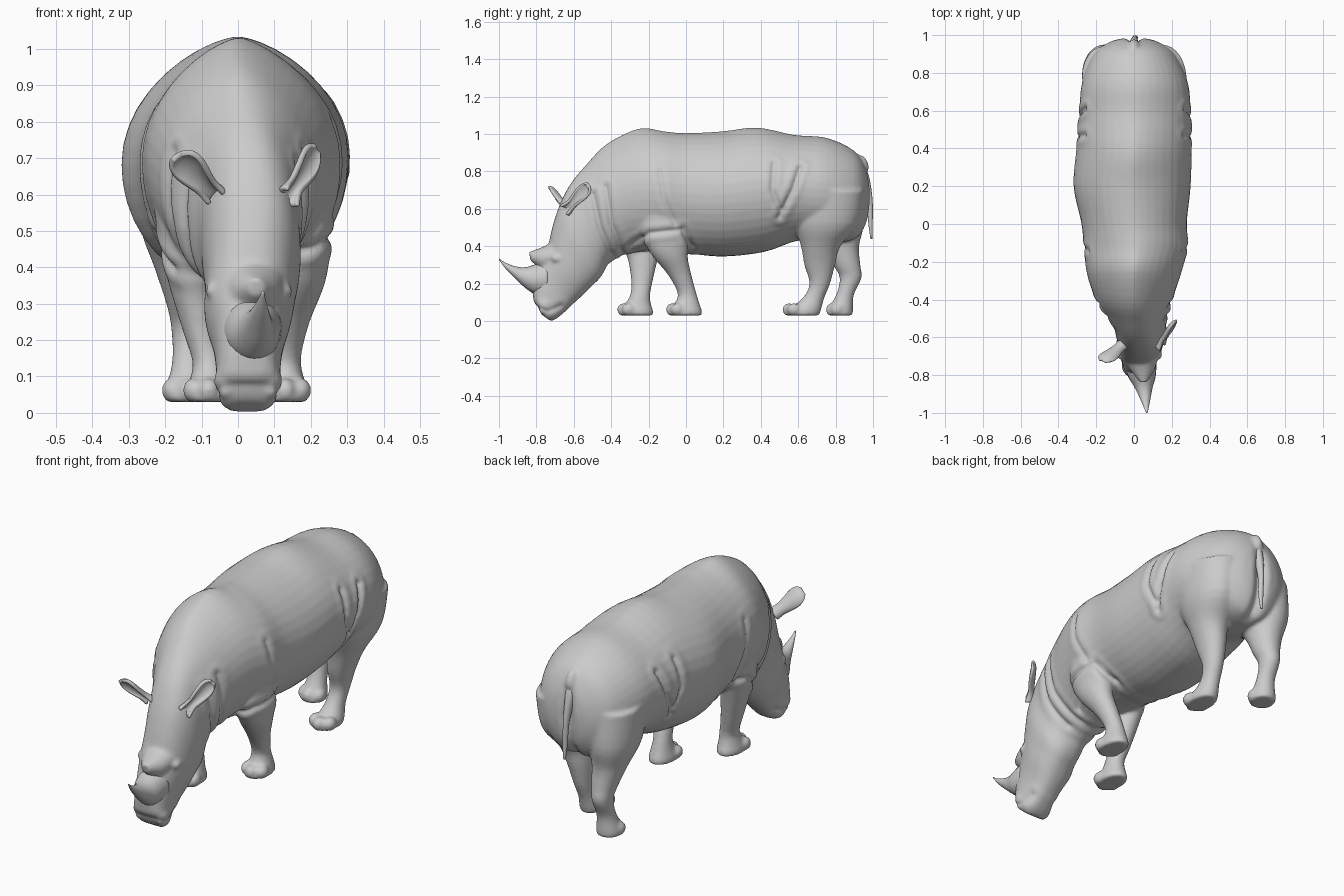
import bpy, bmesh, math
from mathutils import Vector, Matrix
from mathutils.geometry import intersect_point_line


def make_object(name, bm):
    bmesh.ops.recalc_face_normals(bm, faces=bm.faces)
    me = bpy.data.meshes.new(name)
    bm.to_mesh(me)
    bm.free()
    me.shade_smooth()
    ob = bpy.data.objects.new(name, me)
    bpy.context.collection.objects.link(ob)
    return ob


def spline(rows, steps):
    """Catmull-Rom interpolation of whole station tuples."""
    out = []
    for i in range(len(rows) - 1):
        p0, p1, p2 = rows[max(i - 1, 0)], rows[i], rows[i + 1]
        p3 = rows[min(i + 2, len(rows) - 1)]
        for s in range(steps):
            t = s / steps
            out.append([0.5 * (2 * b + (c - a) * t + (2 * a - 5 * b + 4 * c - d) * t * t
                               + (3 * b - a - 3 * c + d) * t ** 3)
                        for a, b, c, d in zip(p0, p1, p2, p3)])
    return out + [list(rows[-1])]


def loft(bm, stations, steps=4, n=40):
    """Station: upper edge (y, z), lower edge (y, z), half width, centre x, upper exponent."""
    rings = []
    for ty, tz, by, bz, w, cx, e in spline(stations, steps):
        ring = []
        for k in range(n):
            a = 2 * math.pi * k / n
            c, s = math.cos(a), math.sin(a)
            x = cx + w * math.copysign(abs(c) ** (e if s > 0 else min(e, 1)), c)
            f = 0.5 + 0.5 * s
            ring.append(bm.verts.new((x, by + (ty - by) * f, bz + (tz - bz) * f)))
        rings.append(ring)
    for r, q in zip(rings, rings[1:]):
        for k in range(n):
            bm.faces.new((r[k], r[(k + 1) % n], q[(k + 1) % n], q[k]))
    bm.faces.new(rings[0])
    bm.faces.new(rings[-1])


def ball(bm, loc, size):
    m = Matrix.Translation(loc) @ Matrix.Diagonal((*size, 1))
    bmesh.ops.create_uvsphere(bm, u_segments=20, v_segments=12, radius=1, matrix=m)


def leg(bm, rows, toe_r=0.03):
    """Leg row: x, y, z, half width, half depth; three toes at the front of the foot."""
    loft(bm, [(y + d, z, y - d, z, w, x, 0.95) for x, y, z, w, d in rows])
    x, y, z, w, d = rows[-1]
    for dx, dy in ((-0.042, 0.025), (0, 0), (0.042, 0.025)):
        ball(bm, (x + dx, y - d + 0.024 + dy, 0.062), (toe_r, toe_r * 1.25, 0.034))


bm = bmesh.new()

# Trunk, neck and head in one loft from rump to muzzle
loft(bm, [
    (0.985, 0.72, 0.98, 0.58, 0.06, 0, 1), (0.965, 0.81, 0.96, 0.50, 0.13, 0, 1),
    (0.90, 0.91, 0.90, 0.43, 0.215, 0, 1.05), (0.75, 0.98, 0.75, 0.42, 0.28, 0.005, 1.15),
    (0.58, 0.995, 0.60, 0.43, 0.295, 0.005, 1.25), (0.38, 1.035, 0.42, 0.37, 0.305, 0, 1.35),
    (0.20, 1.015, 0.20, 0.345, 0.31, -0.01, 1.25), (0, 1.005, 0.02, 0.36, 0.28, 0, 1.2),
    (-0.12, 1.015, -0.12, 0.37, 0.275, 0.01, 1.3), (-0.25, 1.03, -0.27, 0.37, 0.25, 0, 1.45),
    (-0.42, 0.95, -0.37, 0.34, 0.205, 0, 1.3), (-0.53, 0.84, -0.42, 0.30, 0.165, 0.015, 1.05),
    (-0.62, 0.73, -0.435, 0.27, 0.14, 0.03, 0.85), (-0.68, 0.61, -0.46, 0.23, 0.135, 0.037, 0.8),
    (-0.715, 0.50, -0.50, 0.19, 0.125, 0.035, 0.8), (-0.74, 0.40, -0.54, 0.15, 0.12, 0.028, 0.8),
    (-0.79, 0.30, -0.60, 0.095, 0.098, 0.028, 0.75), (-0.82, 0.19, -0.65, 0.05, 0.088, 0.028, 0.7),
    (-0.81, 0.10, -0.69, 0.016, 0.086, 0.027, 0.7), (-0.77, 0.035, -0.72, 0.0, 0.06, 0.025, 0.8),
])

# Legs in mid stride
leg(bm, [(0.15, -0.12, 0.62, 0.11, 0.15), (0.172, -0.11, 0.48, 0.085, 0.135),
         (0.17, -0.09, 0.36, 0.07, 0.098), (0.145, -0.035, 0.25, 0.052, 0.063),
         (0.13, 0.005, 0.15, 0.043, 0.05), (0.13, 0.005, 0.09, 0.053, 0.068),
         (0.13, -0.005, 0.055, 0.062, 0.09), (0.13, -0.005, 0.03, 0.06, 0.09)])
leg(bm, [(-0.13, -0.22, 0.62, 0.11, 0.13), (-0.14, -0.23, 0.46, 0.075, 0.11),
         (-0.125, -0.23, 0.35, 0.064, 0.083), (-0.10, -0.235, 0.22, 0.05, 0.058),
         (-0.08, -0.245, 0.14, 0.045, 0.053), (-0.08, -0.257, 0.09, 0.053, 0.07),
         (-0.08, -0.266, 0.055, 0.062, 0.09), (-0.08, -0.266, 0.03, 0.06, 0.09)])
leg(bm, [(0.15, 0.76, 0.70, 0.13, 0.19), (0.145, 0.75, 0.52, 0.115, 0.17),
         (0.12, 0.72, 0.40, 0.085, 0.105), (0.10, 0.715, 0.30, 0.064, 0.082),
         (0.09, 0.715, 0.20, 0.047, 0.055), (0.085, 0.68, 0.12, 0.046, 0.058),
         (0.085, 0.63, 0.06, 0.062, 0.092), (0.085, 0.62, 0.03, 0.06, 0.092)])
leg(bm, [(-0.15, 0.78, 0.70, 0.125, 0.16), (-0.155, 0.80, 0.52, 0.115, 0.15),
         (-0.145, 0.83, 0.40, 0.085, 0.095), (-0.135, 0.86, 0.30, 0.062, 0.072),
         (-0.135, 0.88, 0.23, 0.048, 0.058), (-0.135, 0.85, 0.14, 0.046, 0.047),
         (-0.138, 0.825, 0.06, 0.062, 0.068), (-0.138, 0.825, 0.03, 0.06, 0.065)])

# Eye bulges, nostril bulges and the low rear horn merged into the nose
for s in (-1, 1):
    ball(bm, (0.03 + s * 0.098, -0.69, 0.335), (0.022, 0.03, 0.022))
    ball(bm, (0.028 + s * 0.062, -0.755, 0.085), (0.03, 0.04, 0.05))
loft(bm, [(-0.70, 0.43, -0.72, 0.28, 0.085, 0.04, 1), (-0.77, 0.395, -0.77, 0.28, 0.065, 0.045, 1),
          (-0.84, 0.37, -0.83, 0.32, 0.022, 0.05, 1)], n=24)

# Tail root
ball(bm, (0, 0.93, 0.80), (0.035, 0.05, 0.09))

# Fuse into one skin
body = make_object("body", bm)
bpy.context.view_layer.objects.active = body
body.select_set(True)
mod = body.modifiers.new("fuse", 'REMESH')
mod.mode = 'VOXEL'
mod.voxel_size = 0.009
mod.use_smooth_shade = True
bpy.ops.object.modifier_apply(modifier=mod.name)
mod = body.modifiers.new("soften", 'SMOOTH')
mod.factor = 0.5
mod.iterations = 6
bpy.ops.object.modifier_apply(modifier=mod.name)

# Skin folds: (y, z) side-view lines pressed in, with depth
folds = [
    ([(0.61, 0.82), (0.57, 0.70), (0.50, 0.56)], 0.014),
    ([(0.47, 0.84), (0.46, 0.70), (0.50, 0.60)], 0.010),
    ([(-0.14, 0.80), (-0.12, 0.66), (-0.06, 0.52)], 0.007),
    ([(-0.30, 0.40), (-0.20, 0.47), (-0.02, 0.49), (0.03, 0.40)], 0.012),
    ([(-0.40, 0.36), (-0.46, 0.50), (-0.50, 0.68)], 0.011),
    ([(-0.34, 0.37), (-0.40, 0.52), (-0.43, 0.72)], 0.009),
    ([(-0.80, 0.075), (-0.74, 0.05), (-0.67, 0.08)], 0.006),
]
moves = []
for v in body.data.vertices:
    p = Vector((0, v.co.y, v.co.z))
    depth = 0
    for line, d in folds:
        r = 9
        for a, b in zip(line, line[1:]):
            a, b = Vector((0, *a)), Vector((0, *b))
            q, t = intersect_point_line(p, a, b)
            r = min(r, (p - a.lerp(b, min(max(t, 0), 1))).length)
        depth += d * (math.exp(-(r / 0.012) ** 2) - 0.3 * math.exp(-((r - 0.035) / 0.018) ** 2))
    if v.co.y > 0.85 and v.co.z > 0.4:  # cleft between the haunches
        fade = min(1, (v.co.y - 0.85) / 0.08) * (1 if v.co.z < 0.72 else max(0, 1 - (v.co.z - 0.72) / 0.1))
        depth += 0.03 * fade * math.exp(-(v.co.x / 0.03) ** 2)
    moves.append(v.normal * -depth)
for v, m in zip(body.data.vertices, moves):
    v.co += m

# Front horn
bm = bmesh.new()
loft(bm, [(-0.74, 0.33, -0.74, 0.13, 0.085, 0.035, 1), (-0.81, 0.302, -0.81, 0.145, 0.072, 0.042, 1),
          (-0.86, 0.288, -0.86, 0.178, 0.05, 0.05, 1), (-0.91, 0.292, -0.90, 0.215, 0.034, 0.057, 1),
          (-0.965, 0.312, -0.96, 0.275, 0.016, 0.064, 1), (-1.0, 0.335, -0.998, 0.325, 0.004, 0.068, 1)], n=24)
make_object("front_horn", bm)

# Tail hanging down the rump
bm = bmesh.new()
loft(bm, [(0.955, 0.84, 0.90, 0.80, 0.03, 0, 1), (0.982, 0.76, 0.93, 0.74, 0.024, 0, 1),
          (0.998, 0.64, 0.965, 0.63, 0.015, 0.004, 1), (0.998, 0.52, 0.975, 0.52, 0.013, 0.008, 1),
          (0.996, 0.44, 0.986, 0.44, 0.006, 0.008, 1)], n=16)
make_object("tail", bm)


# Ears: cupped blades widening from a rolled stem
def ear(name, base, tip, facing, width, root):
    base, tip = Vector(base), Vector(tip)
    up = tip - base
    side = up.cross(Vector(facing)).normalized()
    front = side.cross(up).normalized()
    profile = spline([(0, root), (0.25, 0.55), (0.5, 0.8), (0.72, 1), (0.9, 0.85), (1, 0.35)], 3)
    bm = bmesh.new()
    rows = []
    for t, w in profile:
        curl = 2.2 - 1.5 * t
        reach = width * w / max(math.sin(min(curl, math.pi / 2)), 0.1)
        rows.append([bm.verts.new(base + up * t + side * (reach * math.sin(curl * (k / 6 - 1)))
                                  - front * (reach * 0.8 * (math.cos(curl * (k / 6 - 1)) - 0.5)))
                     for k in range(13)])
    for r, q in zip(rows, rows[1:]):
        for k in range(12):
            bm.faces.new((r[k], r[k + 1], q[k + 1], q[k]))
    ob = make_object(name, bm)
    thick = ob.modifiers.new("thickness", 'SOLIDIFY')
    thick.thickness = 0.016
    thick.offset = 0
    ob.modifiers.new("round", 'SUBSURF').levels = 1


ear("left_ear", (-0.06, -0.63, 0.60), (-0.165, -0.735, 0.70), (0.1, -0.7, -0.6), 0.046, 0.6)
ear("right_ear", (0.13, -0.64, 0.59), (0.225, -0.525, 0.725), (0.8, -0.6, 0.1), 0.04, 0.85)
